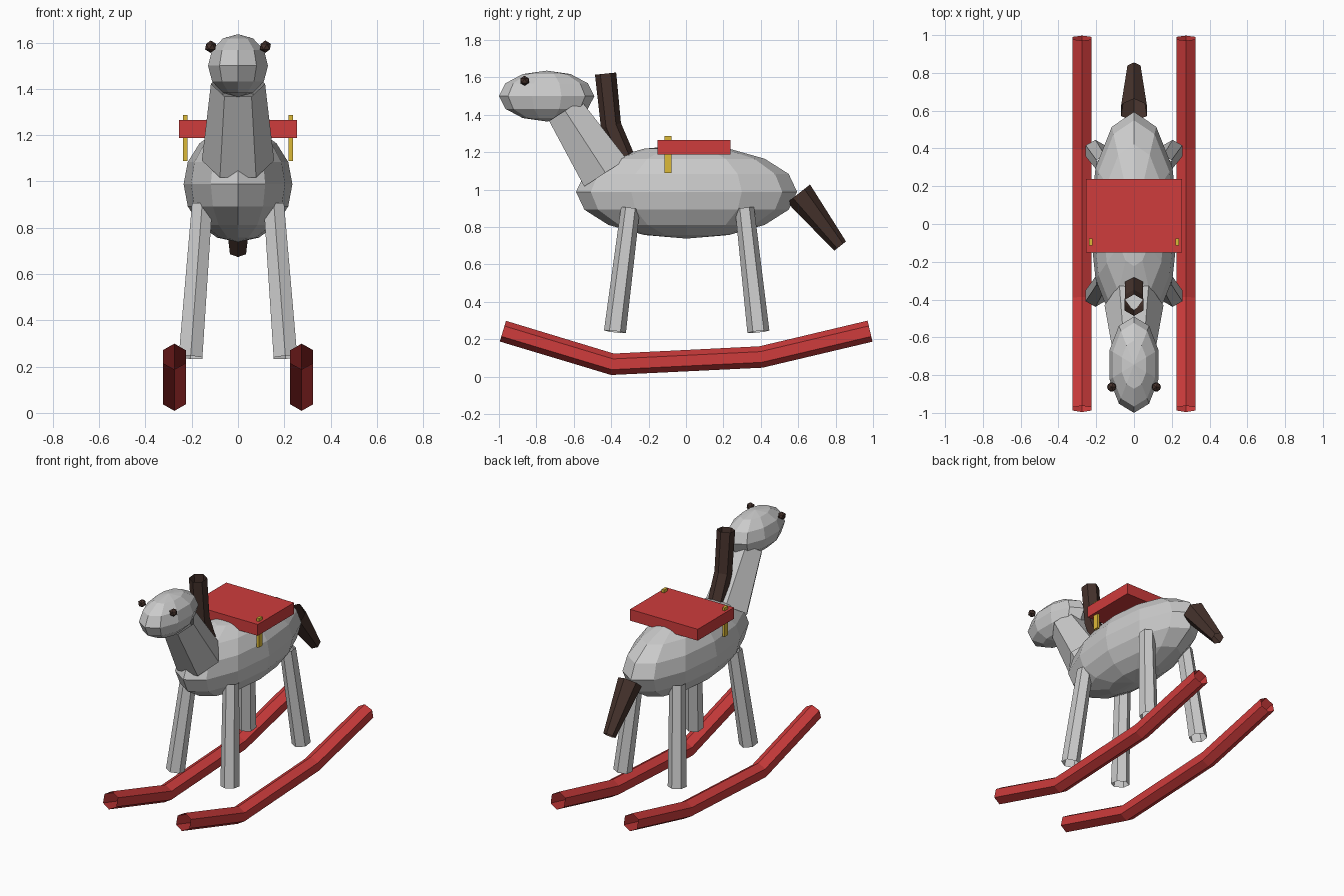
import bpy, bmesh
from math import cos, sin, pi
from mathutils import Vector, Matrix

if "Cube" in bpy.data.objects:
    bpy.data.objects.remove(bpy.data.objects["Cube"])


def material(name, rgb):
    m = bpy.data.materials.new(name)
    m.diffuse_color = (*rgb, 1)
    m.use_nodes = True
    m.node_tree.nodes["Principled BSDF"].inputs["Base Color"].default_value = m.diffuse_color
    return m


RED = material("red_paint", (0.62, 0.045, 0.045))
BROWN = material("dark_brown", (0.06, 0.032, 0.025))
YELLOW = material("yellow_strap", (0.72, 0.49, 0.04))


def finish(bm, name, mat=None):
    bmesh.ops.recalc_face_normals(bm, faces=bm.faces[:])
    mesh = bpy.data.meshes.new(name)
    bm.to_mesh(mesh)
    bm.free()
    ob = bpy.data.objects.new(name, mesh)
    bpy.context.collection.objects.link(ob)
    if mat:
        mesh.materials.append(mat)
    return ob


def placed(center, size):
    return Matrix.Translation(center) @ Matrix.Diagonal((*size, 1))


def ellipsoid(name, center, radii, segments, rings):
    bm = bmesh.new()
    bmesh.ops.create_uvsphere(bm, u_segments=segments, v_segments=rings,
                              radius=1, matrix=placed(center, radii))
    return finish(bm, name)


def box(name, center, size, mat):
    bm = bmesh.new()
    bmesh.ops.create_cube(bm, size=1, matrix=placed(center, size))
    return finish(bm, name, mat)


def tube(name, points, radii, ref, mat=None, sides=6):
    """Open six-sided tube along a path; one corner points towards ref."""
    bm = bmesh.new()
    pts = [Vector(p) for p in points]
    dirs = [(b - a).normalized() for a, b in zip(pts, pts[1:])]
    rings = []
    for i, (p, r) in enumerate(zip(pts, radii)):
        t = (dirs[max(i - 1, 0)] + dirs[min(i, len(dirs) - 1)]).normalized()
        u = Vector(ref)
        u = (u - t * u.dot(t)).normalized()
        v = t.cross(u)
        rings.append([bm.verts.new(p + r * (u * cos(2 * pi * k / sides) + v * sin(2 * pi * k / sides)))
                      for k in range(sides)])
    for a, b in zip(rings, rings[1:]):
        for k in range(sides):
            n = (k + 1) % sides
            bm.faces.new((a[k], a[n], b[n], b[k]))
    return finish(bm, name, mat)


X, Y, Z = (1, 0, 0), (0, 1, 0), (0, 0, 1)

# Body, neck and head
ellipsoid("body", (0, 0.003, 0.988), (0.235, 0.591, 0.25), 12, 8)
tube("neck", [(0, -0.431, 1.09), (0, -0.647, 1.422)], [0.156, 0.117], X)
ellipsoid("head", (0, -0.745, 1.5), (0.136, 0.255, 0.136), 10, 6)

# Mane and tail
tube("mane", [(0, -0.43, 1.62), (0, -0.401, 1.342), (0, -0.32, 1.15)],
     [0.057, 0.055, 0.055], Y, BROWN)
tube("tail", [(0, 0.602, 0.979), (0, 0.824, 0.698)], [0.078, 0.04], Z, BROWN)

# Saddle
box("saddle", (0, 0.043, 1.227), (0.51, 0.39, 0.077), RED)

for side, s in (("left", 1), ("right", -1)):
    # Eyes
    bm = bmesh.new()
    bmesh.ops.create_icosphere(bm, subdivisions=1, radius=0.027,
                               matrix=Matrix.Translation((s * 0.118, -0.863, 1.582)))
    finish(bm, side + "_eye", BROWN)

    # Saddle straps
    box(side + "_strap", (s * 0.228, -0.096, 1.187), (0.018, 0.037, 0.198), YELLOW)

    # Legs, splayed outwards
    for end, top_y, foot_y in (("front", -0.297, -0.38), ("back", 0.313, 0.387)):
        tube(f"{side}_{end}_leg", [(s * 0.155, top_y, 0.9), (s * 0.205, foot_y, 0.24)],
             [0.051, 0.059], Y)

    # Rockers
    tube(side + "_rocker",
         [(s * 0.275, -0.979, 0.243), (s * 0.275, -0.393, 0.066),
          (s * 0.275, 0.401, 0.105), (s * 0.275, 0.984, 0.243)],
         [0.0577] * 4, Z, RED)
